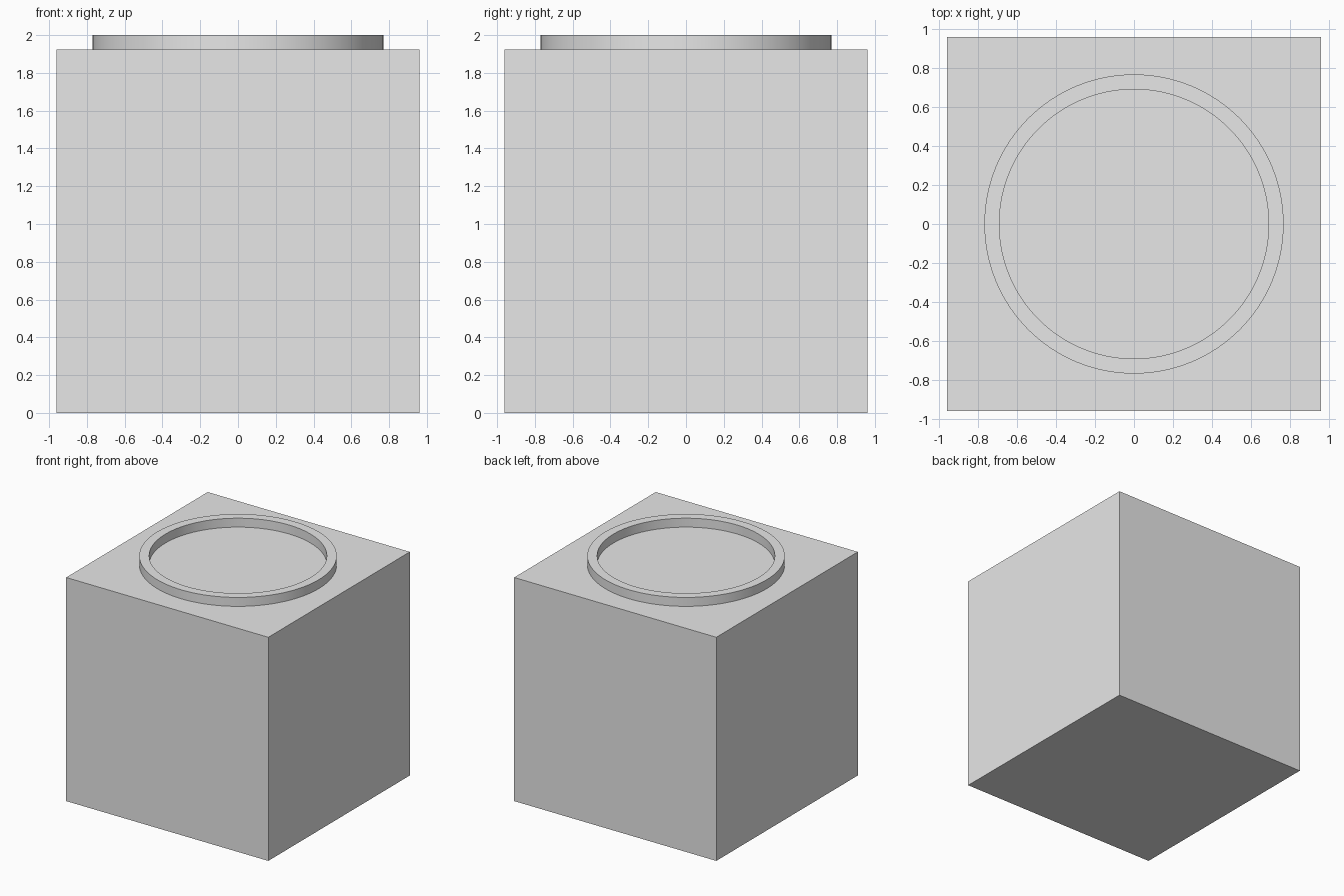
import bpy
import bmesh
from math import radians

cube = bpy.data.objects.get("Cube")
if cube:
    bpy.data.objects.remove(cube, do_unlink=True)

SIDE = 2 / 1.04          # block edge; the rim adds 4% on top
RIM_HEIGHT = 2 - SIDE
OUTER, INNER = SIDE * 0.4, SIDE * 0.36
SEGMENTS = 128

grey = bpy.data.materials.new("light_grey")
grey.use_nodes = True
grey.diffuse_color = (0.8, 0.8, 0.8, 1)
grey.node_tree.nodes["Principled BSDF"].inputs["Base Color"].default_value = (0.8, 0.8, 0.8, 1)


def add_object(name, bm):
    bmesh.ops.recalc_face_normals(bm, faces=bm.faces)
    mesh = bpy.data.meshes.new(name)
    bm.to_mesh(mesh)
    bm.free()
    mesh.materials.append(grey)
    obj = bpy.data.objects.new(name, mesh)
    bpy.context.collection.objects.link(obj)
    return obj


# Solid block standing on the ground
bm = bmesh.new()
bmesh.ops.create_cube(bm, size=SIDE)
bmesh.ops.translate(bm, verts=bm.verts, vec=(0, 0, SIDE / 2))
add_object("block", bm)

# Raised round rim: a rectangular section spun about the vertical axis
bm = bmesh.new()
section = [bm.verts.new(p) for p in (
    (INNER, 0, SIDE), (OUTER, 0, SIDE), (OUTER, 0, 2), (INNER, 0, 2))]
edges = [bm.edges.new((section[i], section[(i + 1) % 4])) for i in range(4)]
bmesh.ops.spin(bm, geom=section + edges, axis=(0, 0, 1), cent=(0, 0, 0),
               angle=radians(360), steps=SEGMENTS, use_merge=True)
bmesh.ops.remove_doubles(bm, verts=bm.verts, dist=0.0001)
# The underside rests on the block, so it is left open
hidden = [f for f in bm.faces if all(v.co.z < SIDE + RIM_HEIGHT / 2 for v in f.verts)]
bmesh.ops.delete(bm, geom=hidden, context="FACES")
rim = add_object("top_rim", bm)

# Smooth round walls with crisp rim edges
bpy.ops.object.select_all(action="DESELECT")
rim.select_set(True)
bpy.context.view_layer.objects.active = rim
bpy.ops.object.shade_smooth_by_angle(angle=radians(30))
